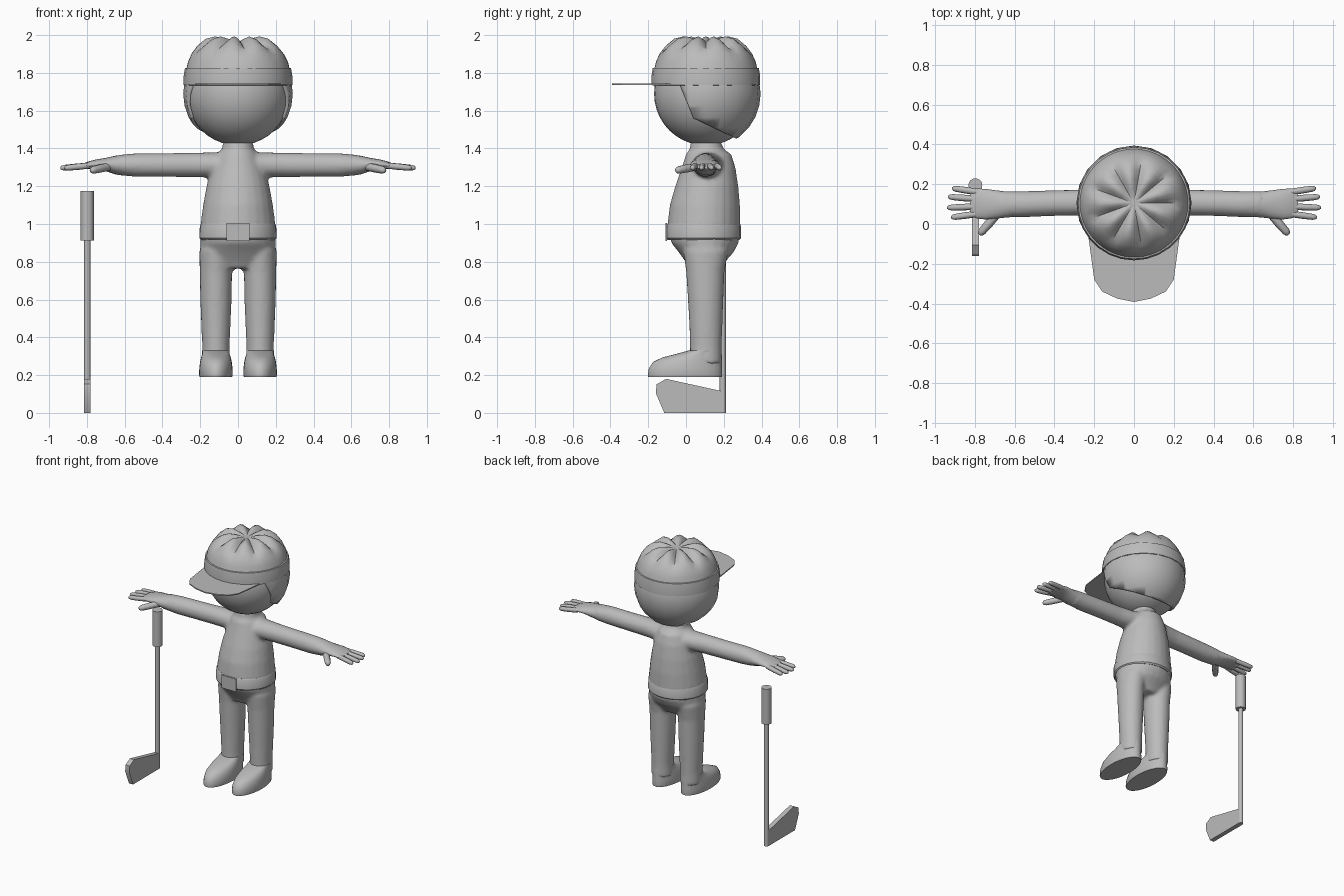
import bpy, bmesh, math
from mathutils import Vector

cube = bpy.data.objects.get("Cube")
if cube:
    bpy.data.objects.remove(cube)

grey = bpy.data.materials.new("plain_grey")
grey.use_nodes = True
COLOUR = (0.5, 0.5, 0.5, 1)
grey.diffuse_color = COLOUR
for node in grey.node_tree.nodes:
    if node.type == 'BSDF_PRINCIPLED':
        node.inputs["Base Color"].default_value = COLOUR

X, Y, Z = Vector((1, 0, 0)), Vector((0, 1, 0)), Vector((0, 0, 1))


def loft(bm, rings, u, v, n=24):
    """Skin closed elliptical rings (centre, a, b) lying in the plane u, v."""
    loops = []
    for centre, a, b in rings:
        angles = [math.tau * i / n for i in range(n)]
        loops.append([bm.verts.new(Vector(centre) + u * a * math.cos(t) + v * b * math.sin(t))
                      for t in angles])
    for lo, hi in zip(loops, loops[1:]):
        for i in range(n):
            j = (i + 1) % n
            bm.faces.new((lo[i], lo[j], hi[j], hi[i]))
    bm.faces.new(loops[0][::-1])
    bm.faces.new(loops[-1])


def upright(bm, rows, x=0, n=24):
    """Rows of (z, y centre, half width, half depth)."""
    loft(bm, [((x, y, z), a, b) for z, y, a, b in rows], X, Y, n)


def sideways(bm, rows, side, n=20):
    """Rows of (x, y centre, z centre, half depth, half height)."""
    loft(bm, [((side * x, y, z), a, b) for x, y, z, a, b in rows], Y, Z, n)


def finger(bm, start, end, r):
    start, end = Vector(start), Vector(end)
    d = (end - start).normalized()
    u = d.orthogonal().normalized()
    steps = ((0, 1), (0.5, 1.05), (0.85, 0.95), (0.95, 0.75), (1, 0.35))
    loft(bm, [(start.lerp(end, t), r * k, r * k) for t, k in steps], u, d.cross(u), 10)


def finish(name, bm, angle=40):
    bmesh.ops.recalc_face_normals(bm, faces=bm.faces)
    me = bpy.data.meshes.new(name)
    bm.to_mesh(me)
    bm.free()
    for p in me.polygons:
        p.use_smooth = True
    me.set_sharp_from_angle(angle=math.radians(angle))
    me.materials.append(grey)
    ob = bpy.data.objects.new(name, me)
    bpy.context.scene.collection.objects.link(ob)
    return ob


def blend(ob, voxel=0.012, repeat=5):
    """Fuse overlapping volumes into one soft skin."""
    m = ob.modifiers.new("fuse", 'REMESH')
    m.mode, m.voxel_size, m.use_smooth_shade = 'VOXEL', voxel, True
    s = ob.modifiers.new("soften", 'SMOOTH')
    s.factor, s.iterations = 0.5, repeat


# Shirt: torso, neck and both sleeves
bm = bmesh.new()
upright(bm, [(0.96, 0.095, 0.198, 0.193), (1.0, 0.095, 0.198, 0.193), (1.1, 0.1, 0.185, 0.186),
             (1.2, 0.11, 0.167, 0.167), (1.3, 0.12, 0.14, 0.142), (1.37, 0.12, 0.11, 0.12),
             (1.395, 0.11, 0.085, 0.09), (1.44, 0.105, 0.08, 0.08)])
for s in (1, -1):
    sideways(bm, [(0.06, 0.118, 1.313, 0.095, 0.069), (0.15, 0.112, 1.313, 0.075, 0.066),
                  (0.25, 0.108, 1.313, 0.066, 0.065), (0.4, 0.105, 1.312, 0.065, 0.063),
                  (0.55, 0.1, 1.312, 0.066, 0.062), (0.65, 0.1, 1.312, 0.066, 0.052)], s)
blend(finish("shirt", bm))

# Hands
for s, name in ((1, "left_hand"), (-1, "right_hand")):
    bm = bmesh.new()
    sideways(bm, [(0.6, 0.1, 1.312, 0.064, 0.056), (0.65, 0.098, 1.312, 0.066, 0.049),
                  (0.7, 0.098, 1.315, 0.072, 0.035), (0.75, 0.1, 1.317, 0.077, 0.025),
                  (0.79, 0.103, 1.312, 0.075, 0.02), (0.825, 0.105, 1.305, 0.066, 0.013)], s)
    for y0, y1, tip in ((0.16, 0.18, 0.915), (0.125, 0.137, 0.935),
                        (0.088, 0.082, 0.94), (0.052, 0.033, 0.92)):
        finger(bm, (s * 0.78, y0, 1.31), (s * tip, y1, 1.296), 0.016)
    finger(bm, (s * 0.68, 0.06, 1.305), (s * 0.778, -0.053, 1.283), 0.021)
    finish(name, bm, 60)

# Trousers: hips and both legs
bm = bmesh.new()
upright(bm, [(0.96, 0.095, 0.198, 0.19), (0.9, 0.1, 0.2, 0.178), (0.85, 0.107, 0.2, 0.145),
             (0.8, 0.102, 0.185, 0.105), (0.765, 0.1, 0.11, 0.085)])
for s in (1, -1):
    upright(bm, [(0.86, 0.105, 0.088, 0.12), (0.75, 0.102, 0.086, 0.102), (0.6, 0.104, 0.083, 0.094),
                 (0.45, 0.105, 0.077, 0.087), (0.35, 0.105, 0.072, 0.084),
                 (0.26, 0.105, 0.074, 0.084)], s * 0.117)
blend(finish("trousers", bm))

# Shoes: flat sole, sloping toe, collar around the ankle
for s, name in ((1, "left_shoe"), (-1, "right_shoe")):
    bm = bmesh.new()
    upright(bm, [(0.19, -0.005, 0.086, 0.195), (0.2, -0.005, 0.089, 0.197), (0.235, -0.003, 0.088, 0.194),
                 (0.27, 0.008, 0.084, 0.182), (0.295, 0.035, 0.078, 0.156),
                 (0.31, 0.065, 0.073, 0.124), (0.33, 0.1, 0.073, 0.088)], s * 0.117, 28)
    finish(name, bm)

# Belt and buckle plate
bm = bmesh.new()
upright(bm, [(0.915, 0.093, 0.196, 0.19), (0.925, 0.093, 0.205, 0.198),
             (0.99, 0.093, 0.202, 0.197), (1.002, 0.093, 0.196, 0.19)], n=28)
finish("belt", bm, 30)
bm = bmesh.new()
bmesh.ops.create_cube(bm, size=1)
for v in bm.verts:
    v.co = Vector((v.co.x * 0.12, -0.105 + v.co.y * 0.009, 0.957 + v.co.z * 0.095))
finish("belt_buckle", bm, 30)

# Head
HEAD = Vector((0, 0.105, 1.69))
bm = bmesh.new()
bmesh.ops.create_uvsphere(bm, u_segments=32, v_segments=20, radius=0.274)
bmesh.ops.translate(bm, verts=bm.verts, vec=HEAD)
finish("head", bm)

# Hair shell, trimmed at the temples, nape and under the cap
bm = bmesh.new()
bmesh.ops.create_uvsphere(bm, u_segments=20, v_segments=14, radius=0.29)
bmesh.ops.translate(bm, verts=bm.verts, vec=HEAD)
for point, normal in (((0, -0.03, 1.73), (0, 0.17, 0.07)),
                      ((0, 0.04, 1.56), (0, 0.1, 0.21)),
                      ((0, 0, 1.76), (0, 0, -1))):
    bmesh.ops.bisect_plane(bm, geom=bm.verts[:] + bm.edges[:] + bm.faces[:], plane_co=point,
                           plane_no=Vector(normal).normalized(), clear_inner=True)
hair = finish("hair", bm)
solid = hair.modifiers.new("thickness", 'SOLIDIFY')
solid.thickness, solid.offset = 0.02, -1

# Cap band
bm = bmesh.new()
upright(bm, [(r[0], HEAD.y, r[1], r[1]) for r in
             ((1.733, 0.278), (1.736, 0.288), (1.78, 0.288), (1.825, 0.281), (1.828, 0.268))], n=28)
finish("cap_band", bm, 30)

# Cap crown with gathered ridges around the top
bm = bmesh.new()
upright(bm, [(z, HEAD.y, r, r) for z, r in
             ((1.81, 0.276), (1.86, 0.264), (1.9, 0.245), (1.935, 0.215), (1.963, 0.17),
              (1.977, 0.12), (1.975, 0.07), (1.966, 0.02))], n=54)
for v in bm.verts:
    flat = Vector((v.co.x, v.co.y - HEAD.y))
    wave = abs(math.sin(4.5 * math.atan2(flat.y, flat.x))) - 0.6
    ridge = max(0, 1 - abs(flat.length - 0.15) / 0.11)
    v.co.z = min(2.0, v.co.z + 0.055 * wave * ridge)
finish("cap_crown", bm, 50)

# Cap brim, a thin flat plate
half = [(0.23, -0.06), (0.2, -0.28), (0.16, -0.34), (0.085, -0.375)]
outline = half + [(0, -0.392)] + [(-x, y) for x, y in reversed(half)]
bm = bmesh.new()
face = bm.faces.new([bm.verts.new((x, y, 1.736)) for x, y in outline])
top = bmesh.ops.extrude_face_region(bm, geom=[face])["geom"]
bmesh.ops.translate(bm, verts=[g for g in top if isinstance(g, bmesh.types.BMVert)], vec=Z * 0.008)
finish("cap_brim", bm, 30)

# Golf club: shaft, grip and blade
CLUB_X, CLUB_Y = -0.798, 0.195
for name, z0, z1, r in (("club_shaft", 0.0, 0.93, 0.017), ("club_grip", 0.913, 1.175, 0.035)):
    bm = bmesh.new()
    upright(bm, [(z0, CLUB_Y, r, r), (z1, CLUB_Y, r, r)], CLUB_X, 16)
    finish(name, bm)
bm = bmesh.new()
blade = [(0.19, 0.115), (-0.105, 0.18), (-0.155, 0.152), (-0.16, 0.105), (-0.115, 0), (0.19, 0)]
face = bm.faces.new([bm.verts.new((CLUB_X - 0.017, y, z)) for y, z in blade])
side = bmesh.ops.extrude_face_region(bm, geom=[face])["geom"]
bmesh.ops.translate(bm, verts=[g for g in side if isinstance(g, bmesh.types.BMVert)], vec=X * 0.034)
finish("club_blade", bm, 30)
